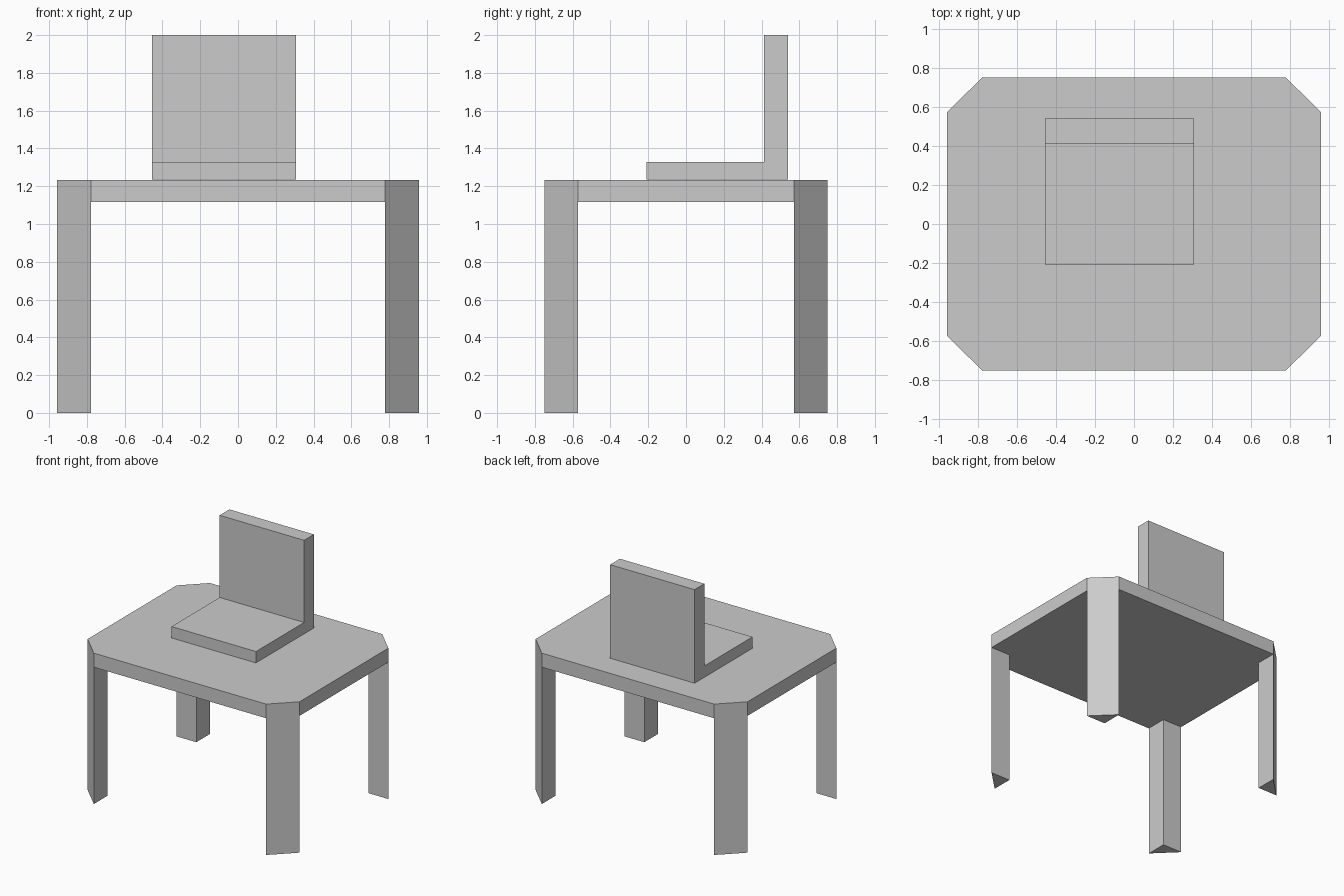
import bpy, bmesh
from mathutils import Vector

if "Cube" in bpy.data.objects:
    bpy.data.objects.remove(bpy.data.objects["Cube"])

HX, HY = 0.957, 0.749        # half size of the table top
IX, IY = 0.778, 0.573        # where the cut corners begin
UNDER, TOP = 1.117, 1.232    # underside and upper face of the table top


def add_object(name, bm):
    bmesh.ops.recalc_face_normals(bm, faces=bm.faces[:])
    mesh = bpy.data.meshes.new(name)
    bm.to_mesh(mesh)
    bm.free()
    obj = bpy.data.objects.new(name, mesh)
    bpy.context.collection.objects.link(obj)
    return obj


def extrude(bm, faces, offset):
    new = bmesh.ops.extrude_face_region(bm, geom=faces, use_keep_orig=True)["geom"]
    verts = [g for g in new if isinstance(g, bmesh.types.BMVert)]
    bmesh.ops.translate(bm, verts=verts, vec=Vector(offset))


# Table: underside plan of a cross plus four corner triangles
bm = bmesh.new()
cross, corners = [], []
for sx, sy in ((1, 1), (-1, 1), (-1, -1), (1, -1)):
    tri = [bm.verts.new((sx * x, sy * y, UNDER))
           for x, y in ((HX, IY), (IX, IY), (IX, HY))]
    corners.append(bm.faces.new(tri))
    cross += tri if sx * sy > 0 else tri[::-1]
middle = bm.faces.new(cross)

# Slab goes up from the whole plan
extrude(bm, [middle] + corners, (0, 0, TOP - UNDER))

# Three-sided legs go down from the corner triangles
for tri in corners:
    extrude(bm, [tri], (0, 0, -UNDER))
bmesh.ops.delete(bm, geom=corners, context='FACES_ONLY')
bmesh.ops.dissolve_limit(bm, angle_limit=0.01, verts=bm.verts[:], edges=bm.edges[:])
add_object("table_with_legs", bm)

# Chair: L-shaped side profile (y, z) swept across its width
X0, X1 = -0.455, 0.308
profile = [(-0.208, 1.236), (0.539, 1.236), (0.539, 2.0),
           (0.413, 2.0), (0.413, 1.329), (-0.208, 1.329)]
bm = bmesh.new()
side = bm.faces.new([bm.verts.new((X0, y, z)) for y, z in profile])
extrude(bm, [side], (X1 - X0, 0, 0))
add_object("seat_and_backrest", bm)
